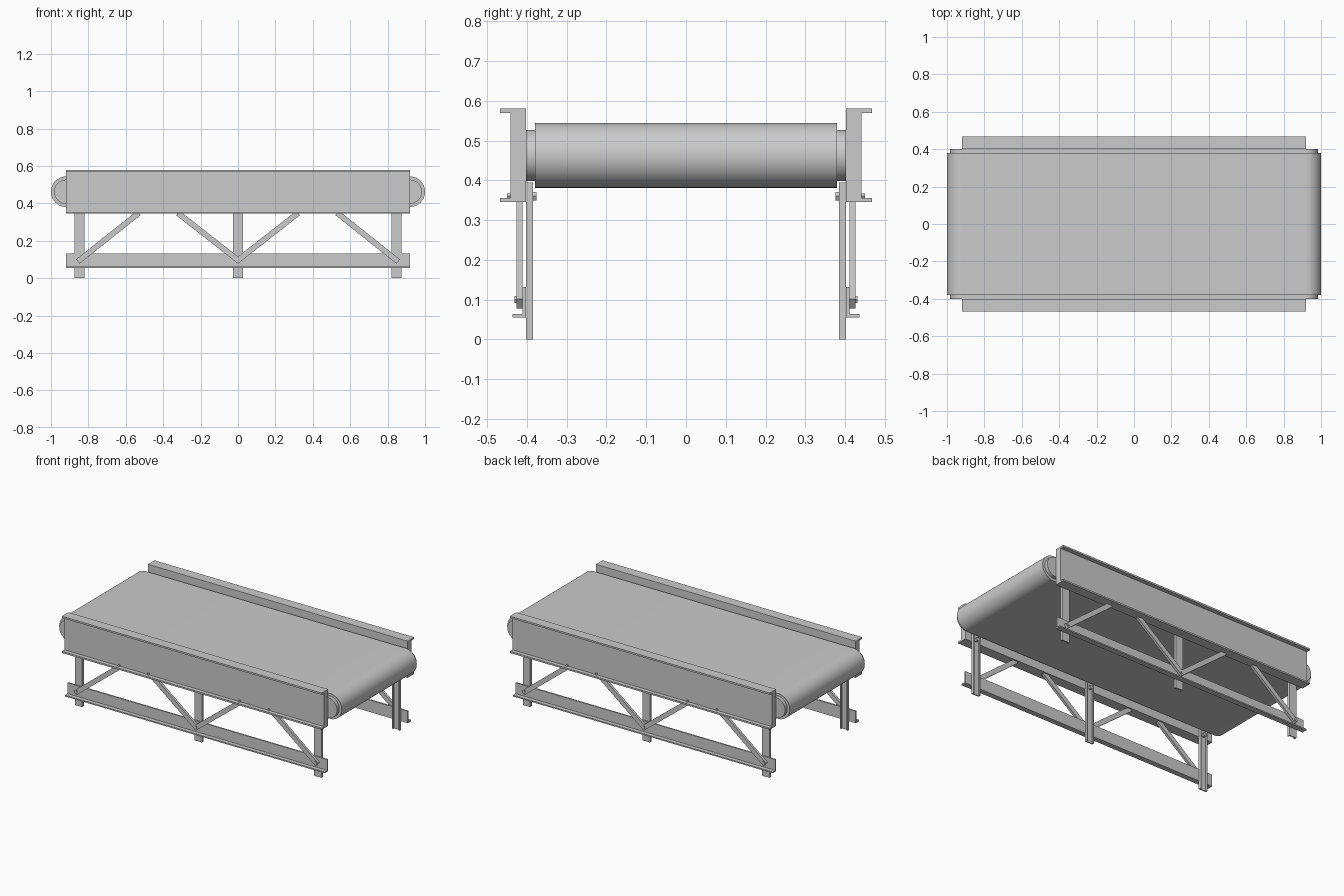
import bpy, bmesh, math
from mathutils import Matrix, Vector

if "Cube" in bpy.data.objects:
    bpy.data.objects.remove(bpy.data.objects["Cube"])


def extrude(name, profile, direction, smooth=False):
    """Extrude a closed 3D outline along a direction vector."""
    bm = bmesh.new()
    face = bm.faces.new([bm.verts.new(p) for p in profile])
    res = bmesh.ops.extrude_face_region(bm, geom=[face], use_keep_orig=True)
    moved = [g for g in res["geom"] if isinstance(g, bmesh.types.BMVert)]
    bmesh.ops.translate(bm, verts=moved, vec=Vector(direction))
    bmesh.ops.recalc_face_normals(bm, faces=bm.faces)
    mesh = bpy.data.meshes.new(name)
    bm.to_mesh(mesh)
    bm.free()
    ob = bpy.data.objects.new(name, mesh)
    bpy.context.collection.objects.link(ob)
    if smooth:
        bpy.ops.object.select_all(action='DESELECT')
        ob.select_set(True)
        bpy.context.view_layer.objects.active = ob
        bpy.ops.object.shade_smooth_by_angle(angle=math.radians(30))
    return ob


def stadium(name, r, half_width, cx=0.9185, cz=0.4625, n=24):
    """Rounded-end slab wrapped around the two end pulleys."""
    pts = []
    for side in (1, -1):
        for i in range(n + 1):
            a = -math.pi / 2 + math.pi * i / n
            pts.append((side * (cx + r * math.cos(a)), -half_width, cz + side * r * math.sin(a)))
    return extrude(name, pts, (0, 2 * half_width, 0), True)


def along_x(name, yz, s, half=0.92):
    return extrude(name, [(-half, s * y, z) for y, z in yz], (2 * half, 0, 0))


def bolt(name, x, y0, y1, z, r, s):
    """Hexagonal bolt head along y."""
    pts = [(x + r * math.cos(math.pi * i / 3), s * y0, z + r * math.sin(math.pi * i / 3)) for i in range(6)]
    extrude(name, pts, (0, s * (y1 - y0), 0))


def brace(name, p, q, y0, y1, s, w=0.03):
    """Flat diagonal bar between two points in the xz plane."""
    p, q = Vector(p), Vector(q)
    d = (q - p).normalized()
    n = Vector((-d.y, d.x)) * w / 2
    p = p - d * 0.012
    pts = [(v.x, s * y0, v.y) for v in (p + n, p - n, q - n, q + n)]
    extrude(name, pts, (0, s * (y1 - y0), 0))


# Belt and the narrower pulley core showing at its edges
stadium("conveyor_belt", 0.0815, 0.38)
stadium("pulley_core", 0.0645, 0.402)

RAIL = [(0.402, 0.345), (0.468, 0.345), (0.468, 0.355), (0.442, 0.355),
        (0.442, 0.569), (0.468, 0.569), (0.468, 0.58), (0.402, 0.58)]
LOWER = [(0.402, 0.055), (0.437, 0.055), (0.437, 0.063), (0.411, 0.063),
         (0.411, 0.132), (0.402, 0.132)]

for s, side in ((-1, "front"), (1, "back")):
    # Side rail and lower angle rail
    along_x(side + "_side_rail", RAIL, s)
    along_x(side + "_lower_rail", LOWER, s)

    # Channel legs, open towards the inside
    for x in (-0.847, 0, 0.847):
        h, t = 0.026, 0.007
        leg = [(x - h, 0.403), (x + h, 0.403), (x + h, 0.385), (x + h - t, 0.385),
               (x + h - t, 0.396), (x - h + t, 0.396), (x - h + t, 0.385), (x - h, 0.385)]
        extrude(side + "_leg", [(px, s * py, 0) for px, py in leg], (0, 0, 0.394))
        bolt(side + "_leg_top_bolt", x, 0.398, 0.376, 0.36, 0.012, s)
        bolt(side + "_brace_bolt", x, 0.41, 0.431, 0.1, 0.010, s)

    # Diagonal braces and the fixings on the rail flange above them
    for m in (-1, 1):
        for x0, x1 in ((0.847, 0.53), (0, 0.322)):
            brace(side + "_brace", (m * x0, 0.097), (m * x1, 0.349), 0.411, 0.427, s)
            bolt(side + "_flange_bolt", m * x1, 0.441, 0.45, 0.36, 0.008, s)
